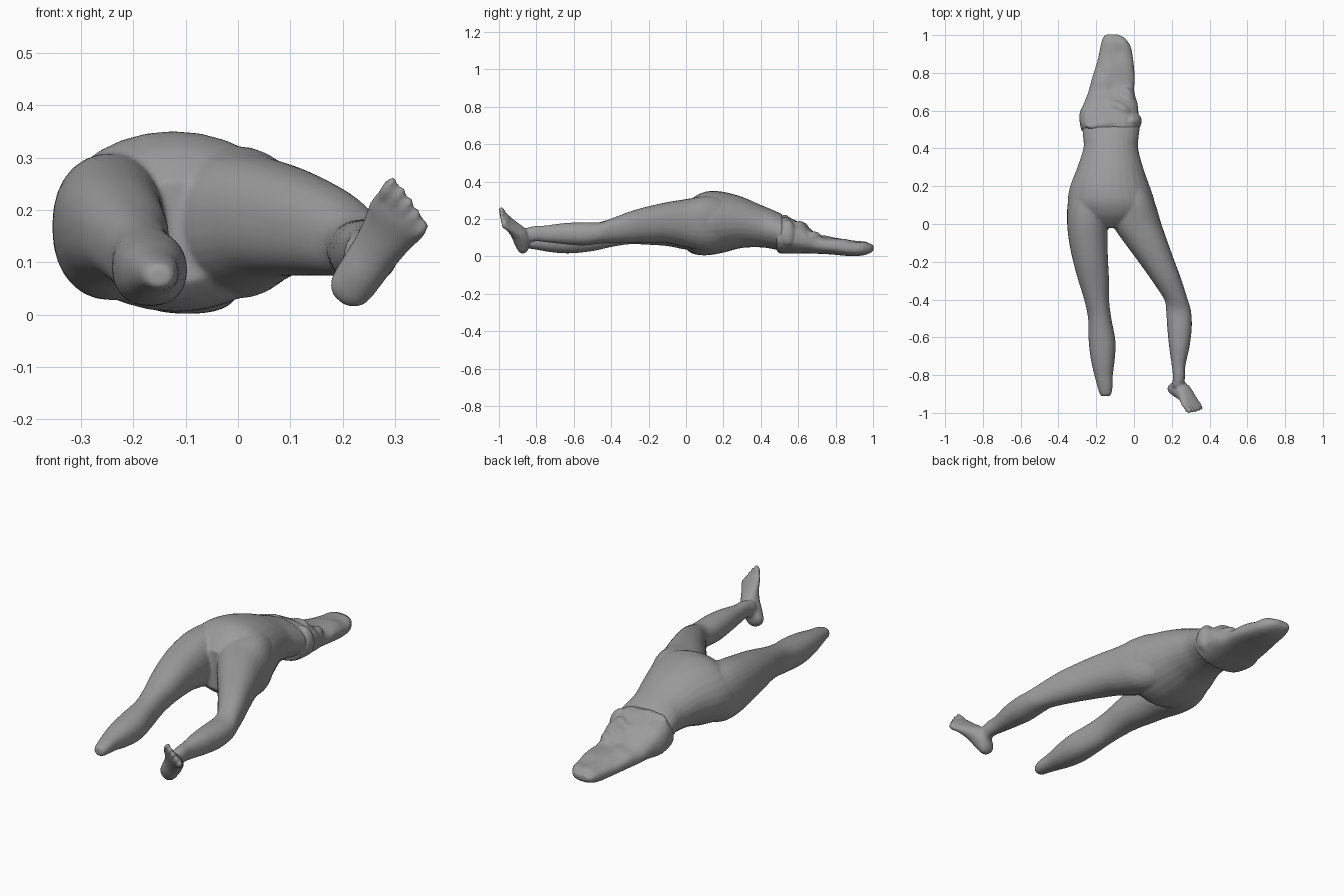
import bpy, bmesh, math
from mathutils import Vector, Matrix, noise

X, Z = Vector((1, 0, 0)), Vector((0, 0, 1))
grey = bpy.data.materials.new("dark_grey")
grey.diffuse_color = (.33, .33, .33, 1)


def spline(rows, steps=4):
    """Catmull-Rom interpolation of rows of numbers."""
    out = []
    for i in range(len(rows) - 1):
        a, b, c, d = (rows[max(0, min(len(rows) - 1, i + k))] for k in (-1, 0, 1, 2))
        for s in range(steps):
            t = s / steps
            out.append([q + 0.5 * t * (r - p + t * (2*p - 5*q + 4*r - e + t * (3*(q - r) + e - p)))
                        for p, q, r, e in zip(a, b, c, d)])
    return out + [list(rows[-1])]


def loft(bm, rings, n=28, power=0.9):
    """Skin rings of (centre, half axis u, half axis v) and cap both ends."""
    loops = []
    for c, u, v in rings:
        loop = []
        for i in range(n):
            a = 2 * math.pi * i / n
            ca, sa = math.cos(a), math.sin(a)
            loop.append(bm.verts.new(c + u * math.copysign(abs(ca) ** power, ca)
                                     + v * math.copysign(abs(sa) ** power, sa)))
        loops.append(loop)
    for p, q in zip(loops, loops[1:]):
        for i in range(n):
            bm.faces.new((p[i], p[(i+1) % n], q[(i+1) % n], q[i]))
    bm.faces.new(loops[0][::-1])
    bm.faces.new(loops[-1])


def body_loft(bm, rows, power=0.9):
    """Rows are y, x min, x max, z min, z max."""
    loft(bm, [(Vector(((a + b) / 2, y, (c + d) / 2)), X * (b - a) / 2, Z * (d - c) / 2)
              for y, a, b, c, d in spline(rows)], power=power)


def ball(bm, centre, axes):
    m = Matrix(axes).transposed().to_4x4()
    m.translation = centre
    bmesh.ops.create_uvsphere(bm, u_segments=14, v_segments=10, radius=1, matrix=m)


def finish(bm, name, voxel, smooth):
    bmesh.ops.recalc_face_normals(bm, faces=bm.faces)
    me = bpy.data.meshes.new(name)
    bm.to_mesh(me)
    bm.free()
    me.materials.append(grey)
    ob = bpy.data.objects.new(name, me)
    bpy.context.collection.objects.link(ob)
    r = ob.modifiers.new("merge", 'REMESH')
    r.mode, r.voxel_size, r.use_smooth_shade = 'VOXEL', voxel, True
    s = ob.modifiers.new("soften", 'SMOOTH')
    s.factor, s.iterations = 0.5, smooth


# Hips and legs, merged into one skin
bm = bmesh.new()
body_loft(bm, [(.515, -.275, .032, .028, .225), (.46, -.27, .025, .04, .25), (.4, -.268, .022, .048, .275),
               (.3, -.30, .048, .045, .318), (.2, -.338, .083, .02, .345), (.12, -.35, .108, .006, .349),
               (.06, -.325, .095, .008, .328), (.02, -.29, .06, .022, .298), (-.02, -.23, .0, .06, .255)], power=1.0)
# straight leg ending in a slim pointed foot
body_loft(bm, [(.26, -.26, -.16, .12, .25), (.18, -.33, -.14, .06, .29), (.1, -.352, -.125, .028, .308),
               (0, -.354, -.138, .036, .302), (-.1, -.343, -.14, .055, .283),
               (-.2, -.322, -.137, .062, .26), (-.3, -.295, -.132, .065, .23), (-.4, -.264, -.132, .05, .2),
               (-.5, -.243, -.12, .028, .175), (-.62, -.24, -.098, .016, .158), (-.72, -.228, -.102, .022, .143),
               (-.8, -.21, -.112, .036, .125), (-.86, -.194, -.113, .044, .112), (-.9, -.182, -.12, .048, .1),
               (-.912, -.17, -.13, .055, .09)])
# splayed leg
body_loft(bm, [(.26, -.06, .03, .12, .26), (.18, -.11, .08, .05, .31), (.1, -.125, .115, .03, .322),
               (0, -.115, .145, .048, .306), (-.1, -.05, .18, .07, .29),
               (-.2, .024, .216, .074, .268), (-.3, .095, .253, .074, .24), (-.4, .16, .284, .072, .202),
               (-.46, .17, .302, .068, .182), (-.55, .176, .306, .058, .182), (-.65, .186, .294, .065, .178),
               (-.75, .2, .272, .076, .165), (-.81, .206, .27, .08, .162), (-.86, .2, .265, .06, .15)])
# foot in its own frame: along the sole, across, and up to the instep
L = Vector((.128, -.106, .19)).normalized()
W = Vector((.8, -.05, -.5))
W = (W - L * W.dot(L)).normalized()
T = L.cross(W)
if T.y < 0:
    T = -T
heel = Vector((.2, -.895, .03))
loft(bm, [(heel + L * s + T * (h / 2 + o), W * w, T * h / 2) for s, w, h, o in spline(
    [(-.016, .02, .03, .012), (.004, .04, .062, .002), (.05, .045, .09, 0), (.1, .047, .085, .006),
     (.15, .053, .06, .006), (.195, .062, .042, 0), (.225, .058, .03, .002)])])
for i in range(5):
    r = .017 - .0012 * i
    ball(bm, heel + L * (.238 - .003 * i - .0012 * i * i) + W * (-.047 + .0245 * i) + T * .012,
         (W * r * .72, T * r, L * (.03 - .002 * i)))
finish(bm, "hips_and_legs", .0065, 8)

# Flattened, crumpled garment bunched at the waist
bm = bmesh.new()
body_loft(bm, [(.485, -.25, .005, .03, .19), (.505, -.28, .026, .016, .215), (.58, -.289, .024, .014, .195),
               (.64, -.265, .018, .016, .165), (.7, -.242, .002, .014, .118), (.78, -.22, .004, .01, .1),
               (.87, -.192, -.004, .002, .086), (.94, -.178, -.018, .004, .08), (.985, -.165, -.05, .018, .068),
               (1.003, -.15, -.085, .033, .06)], power=.8)
# folds and bunched lumps: centre, half sizes, turn about z
for c, size, turn in (((-.01, .545, .12), (.052, .045, .075), .2), ((-.07, .61, .145), (.075, .035, .045), -.5),
                      ((-.03, .67, .095), (.035, .06, .045), .4), ((-.16, .525, .185), (.1, .03, .035), .05)):
    R = Matrix.Rotation(turn, 3, 'Z')
    ball(bm, Vector(c), [R @ (Vector((i == 0, i == 1, i == 2)) * size[i]) for i in range(3)])
for v in bm.verts:
    if v.co.z > .06 and v.co.y < .97:
        v.co.z += .01 * noise.noise(v.co * 16)
        # uneven hem
        v.co.y += .016 * noise.noise(v.co * 11) if v.co.y < .54 else 0
finish(bm, "crumpled_garment", .007, 3)
